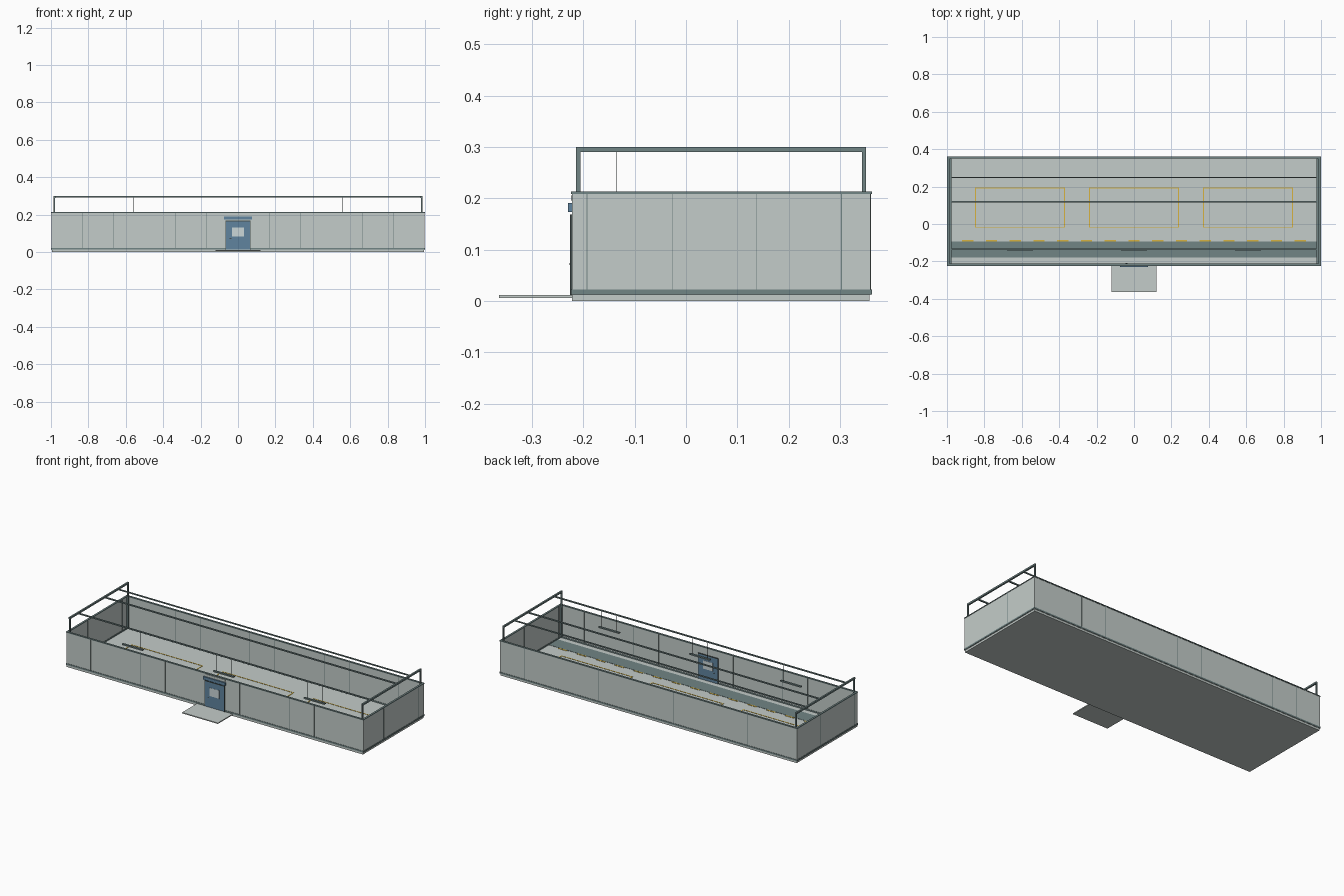
import bpy, bmesh
from mathutils import Vector

if "Cube" in bpy.data.objects:
    bpy.data.objects.remove(bpy.data.objects["Cube"])

def mat(name, rgb):
    m = bpy.data.materials.new(name)
    m.diffuse_color = (*rgb, 1)
    m.use_nodes = True
    m.node_tree.nodes["Principled BSDF"].inputs["Base Color"].default_value = m.diffuse_color
    return m

PANEL = mat("panel_grey", (0.55, 0.605, 0.585))
STEEL = mat("steel_teal_grey", (0.165, 0.235, 0.235))
DARK = mat("dark_steel", (0.06, 0.08, 0.08))
BLUE = mat("door_blue", (0.115, 0.23, 0.345))
GLASS = mat("pale_glass", (0.60, 0.68, 0.69))
YELLOW = mat("marking_yellow", (0.68, 0.45, 0.05))
WHITE = mat("lamp_white", (0.80, 0.82, 0.78))

def boxes(name, material, items):
    """One object from boxes given as (x0, x1, y0, y1, z0, z1)."""
    bm = bmesh.new()
    for x0, x1, y0, y1, z0, z1 in items:
        vs = bmesh.ops.create_cube(bm, size=1)["verts"]
        bmesh.ops.scale(bm, vec=(x1 - x0, y1 - y0, z1 - z0), verts=vs)
        bmesh.ops.translate(bm, vec=Vector((x0 + x1, y0 + y1, z0 + z1)) / 2, verts=vs)
    me = bpy.data.meshes.new(name)
    bm.to_mesh(me)
    bm.free()
    me.materials.append(material)
    ob = bpy.data.objects.new(name, me)
    bpy.context.collection.objects.link(ob)
    return ob

X, F, B, T = 0.997, -0.222, 0.36, 0.008   # half length, front, back, wall thickness
TOP = 0.21

def ring(grow, z0, z1):
    """Four strips following the walls, wider than them by grow on each side."""
    g = grow
    return [(-X - g, X + g, F - g, F + T + g, z0, z1),
            (-X - g, X + g, B - T - g, B + g, z0, z1),
            (-X - g, -X + T + g, F + T + g, B - T - g, z0, z1),
            (X - T - g, X + g, F + T + g, B - T - g, z0, z1)]

# floor slab and entrance apron
boxes("floor_slab", PANEL, [(-0.994, 0.994, F, 0.358, 0, 0.014)])
boxes("entrance_apron", PANEL, [(-0.12, 0.12, -0.364, F, 0.006, 0.012)])

# walls with base rail, top cap and inner corner posts
boxes("walls", PANEL, ring(0, 0.012, TOP))
boxes("base_rail", STEEL, ring(0.002, 0.013, 0.022))
boxes("top_cap", STEEL, ring(0.002, 0.208, 0.213))
boxes("corner_posts", STEEL, [(x - 0.006, x + 0.006, y - 0.006, y + 0.006, 0.02, TOP)
                              for x in (-0.985, 0.985) for y in (F + 0.012, B - 0.012)])

# panel joints showing on both sides of the walls
e, w = 0.0006, 0.0007
joints = []
for k in range(-5, 6):
    x = k / 6
    if k:
        joints.append((x - w, x + w, F - e, F + T + e, 0.022, 0.208))
    joints.append((x - w, x + w, B - T - e, B + e, 0.022, 0.208))
for y in (-0.193, -0.027, 0.138, 0.303):
    for x in (-X + T / 2, X - T / 2):
        joints.append((x - T / 2 - e, x + T / 2 + e, y - w, y + w, 0.022, 0.208))
boxes("panel_joints", STEEL, joints)

# door with frame, window, handle and sign plate
boxes("door_frame", DARK, [(-0.068, -0.063, F - 0.004, F + T + 0.004, 0.012, 0.169),
                           (0.063, 0.068, F - 0.004, F + T + 0.004, 0.012, 0.169),
                           (-0.068, 0.068, F - 0.004, F + T + 0.004, 0.164, 0.169)])
boxes("door_leaf", BLUE, [(-0.063, 0.063, F - 0.003, F + T + 0.003, 0.013, 0.165)])
boxes("door_window", GLASS, [(-0.032, 0.032, F - 0.004, F + T + 0.004, 0.082, 0.132)])
boxes("door_handle", DARK, [(-0.045, -0.036, F - 0.005, F + T + 0.005, 0.070, 0.074)])
boxes("door_sign", BLUE, [(-0.074, 0.074, F - 0.008, F, 0.173, 0.191)])
boxes("transom_plate", PANEL, [(-0.07, 0.07, F - 0.002, F, 0.196, 0.206)])

# overhead steel: end frames and long beams
frames = []
for s in (-1, 1):
    x = s * 0.982
    for y in (-0.21, 0.347):
        frames.append((x - 0.004, x + 0.004, y - 0.004, y + 0.004, 0.20, 0.292))
    frames.append((x - 0.005, x + 0.005, -0.214, 0.351, 0.290, 0.30))
boxes("end_frames", STEEL, frames)
boxes("long_beams", STEEL, [(-0.98, 0.98, y - h, y + h, 0.292, 0.299)
                            for y, h in ((-0.134, 0.004), (0.12, 0.004), (0.248, 0.003))])

# lamps hanging on wires from the front beam
lx = (-0.61, 0, 0.61)
boxes("lamp_housings", STEEL, [(x - 0.07, x + 0.07, -0.142, -0.130, 0.188, 0.194) for x in lx])
boxes("lamp_tubes", WHITE, [(x - 0.066, x + 0.066, -0.140, -0.132, 0.185, 0.188) for x in lx])
boxes("lamp_wires", DARK, [(x + d - 0.0005, x + d + 0.0005, -0.1365, -0.1355, 0.194, 0.292)
                           for x in lx for d in (-0.05, 0.05)])

# floor markings: walkway, dashes and bay outlines
boxes("walkway", STEEL, [(-0.986, 0.986, -0.180, -0.094, 0.013, 0.0155)])
boxes("walkway_dashes", YELLOW, [(x - 0.03, x + 0.03, -0.093, -0.085, 0.013, 0.0158)
                                 for x in (-0.889 + 0.127 * i for i in range(15))])
bays = []
for c in (-0.61, 0, 0.61):
    a, b, y0, y1, t = c - 0.24, c + 0.24, -0.02, 0.195, 0.005
    bays += [(p, q, r, s, 0.013, 0.0156) for p, q, r, s in
             ((a, b, y0, y0 + t), (a, b, y1 - t, y1),
              (a, a + t, y0 + t, y1 - t), (b - t, b, y0 + t, y1 - t))]
boxes("bay_outlines", YELLOW, bays)
